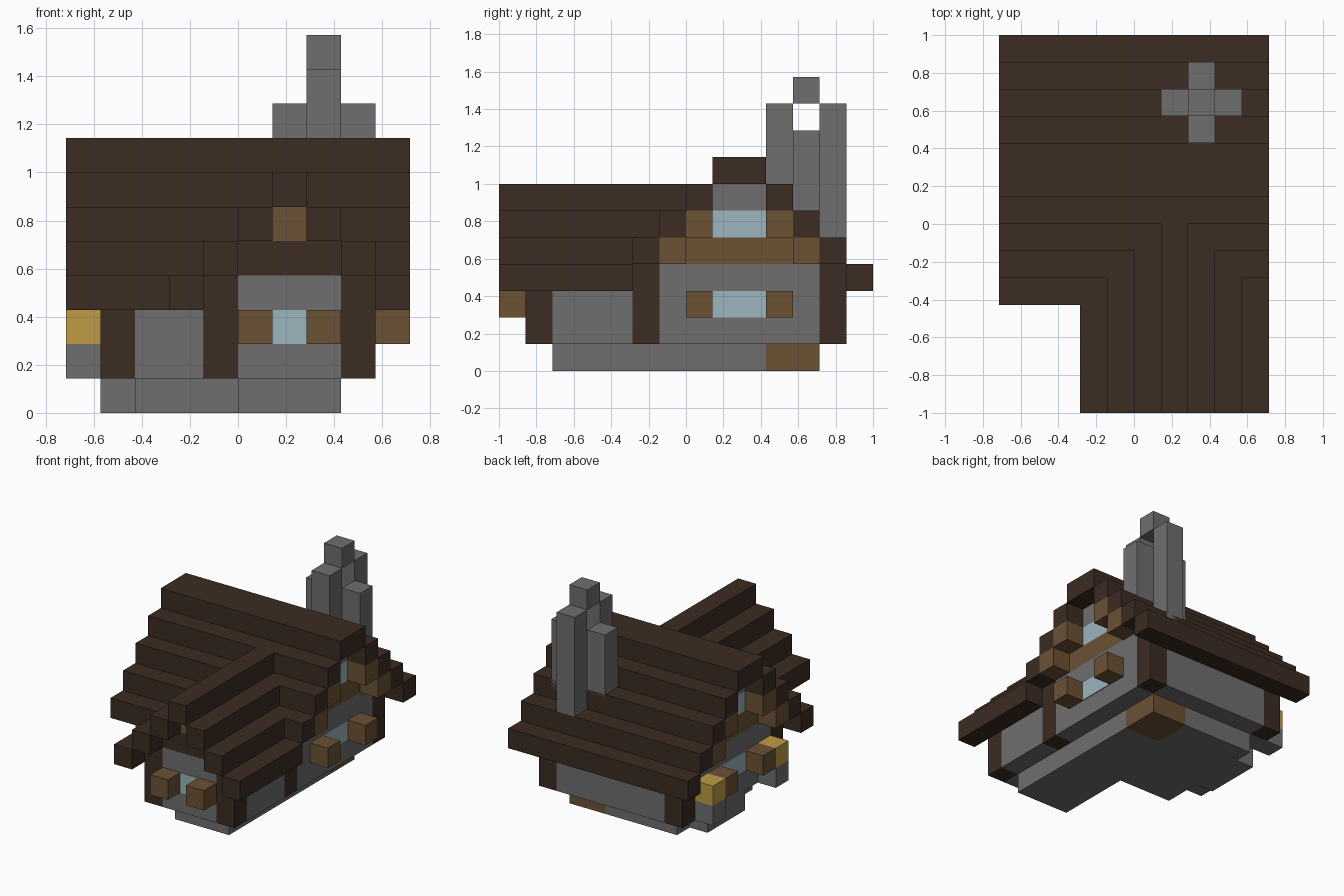
import bpy
import bmesh
from mathutils import Matrix, Vector

if "Cube" in bpy.data.objects:
    bpy.data.objects.remove(bpy.data.objects["Cube"], do_unlink=True)

U = 1 / 7  # edge length of one building block


def material(name, r, g, b):
    m = bpy.data.materials.new(name)
    m.use_nodes = True
    m.diffuse_color = (r, g, b, 1)
    m.node_tree.nodes["Principled BSDF"].inputs["Base Color"].default_value = (r, g, b, 1)
    return m


DARK = material("dark timber", 0.044, 0.025, 0.016)
STONE = material("grey stone", 0.156, 0.156, 0.156)
WOOD = material("brown wood", 0.147, 0.083, 0.034)
GLASS = material("pale glass", 0.328, 0.462, 0.510)
GOLD = material("golden yellow", 0.520, 0.335, 0.060)


def blocks(name, mat, *spans):
    """One object from boxes, each given as x, y and z ranges in blocks."""
    bm = bmesh.new()
    for xs, ys, zs in spans:
        lo, hi = (Vector(c) * U for c in zip(xs, ys, zs))
        size = hi - lo
        bmesh.ops.create_cube(
            bm, size=1,
            matrix=Matrix.Translation((lo + hi) / 2) @ Matrix.Diagonal((*size, 1)))
    mesh = bpy.data.meshes.new(name)
    bm.to_mesh(mesh)
    bm.free()
    mesh.materials.append(mat)
    ob = bpy.data.objects.new(name, mesh)
    bpy.context.collection.objects.link(ob)
    return ob


def cell(i):
    return (i, i + 1)


# Foundation, doorstep and hearth base
blocks("foundation", STONE,
       ((-3, 3), (-1, 3), (0, 1)),
       ((-3, 1), (3, 5), (0, 1)),
       ((0, 3), (-5, -1), (0, 1)))
blocks("doorstep", STONE, ((-4, -3), (1, 4), (0, 1)))
blocks("hearth_base", WOOD, ((1, 3), (3, 5), (0, 1)))

# Walls between the corner posts
blocks("main_walls", STONE,
       ((-4, 4), (-1, 5), (1, 4)),
       ((-3, 3), (-2, -1), (1, 4)),
       ((-3, 3), (5, 6), (1, 4)))
blocks("wing_walls", STONE,
       ((-1, 4), (-5, -2), (1, 3)),
       ((0, 3), (-6, -2), (1, 4)))

# Corner posts
blocks("main_posts", DARK,
       *[(cell(x), cell(y), (1, 4)) for x in (-4, 3) for y in (-2, 5)])
blocks("wing_posts", DARK, *[(cell(x), cell(-6), (1, 4)) for x in (-1, 3)])

# Stepped main roof with its ridge along x
main_steps = [((-5, 5), (1, 3), (7, 8))]
for i in range(4):
    main_steps += [((-5, 5), cell(-i), cell(6 - i)),
                   ((-5, 5), cell(3 + i), cell(6 - i))]
blocks("main_roof", DARK, *main_steps)

# Stepped wing roof running into the main roof
wing_steps = [(cell(1), (-7, 0), cell(6))]
for i in range(1, 4):
    wing_steps += [(cell(1 + s * i), (-7, -i), cell(6 - i)) for s in (-1, 1)]
blocks("wing_roof", DARK, *wing_steps)

# Gables on both ends of the main roof
for side, xs, out in (("left", (3, 4), cell(4)), ("right", (-4, -3), cell(-5))):
    blocks(side + "_gable_beams", WOOD, (xs, (-1, 5), cell(4)),
           (xs, cell(0), cell(5)), (xs, cell(3), cell(5)))
    blocks(side + "_gable_window", GLASS, (xs, (1, 3), cell(5)))
    blocks(side + "_gable_top", STONE, (xs, (1, 3), cell(6)))
    blocks(side + "_gable_brackets", WOOD,
           *[(out, cell(y), cell(z)) for y, z in ((-1, 4), (4, 4), (0, 5), (3, 5))])
    blocks(side + "_shutters", WOOD, *[(out, cell(y), cell(2)) for y in (0, 3)])
    face = (4, 4.04) if side == "left" else (-4.04, -4)
    blocks(side + "_window", GLASS, (face, (1, 3), cell(2)))

# Front gable, window and shutters
blocks("front_gable_beam", DARK, ((0, 3), cell(-6), cell(4)))
blocks("front_gable_top", WOOD, (cell(1), cell(-6), cell(5)))
blocks("front_window", GLASS, (cell(1), (-6.04, -6), cell(2)))
blocks("front_shutters", WOOD, *[(cell(x), cell(-7), cell(2)) for x in (0, 2)])

# Lamps on stone stands beside the right wall
blocks("lamp_stands", STONE, *[(cell(-5), cell(y), cell(1)) for y in (-1, 4)])
blocks("lamps", GOLD, *[(cell(-5), cell(y), cell(2)) for y in (-1, 4)])

# Hollow chimney with a raised cap
blocks("chimney_sides", STONE, *[(cell(x), cell(4), (5.5, 9)) for x in (1, 3)])
blocks("chimney_ends", STONE, *[(cell(2), cell(y), (4.5, 10)) for y in (3, 5)])
blocks("chimney_cap", STONE, (cell(2), cell(4), (10, 11)))
